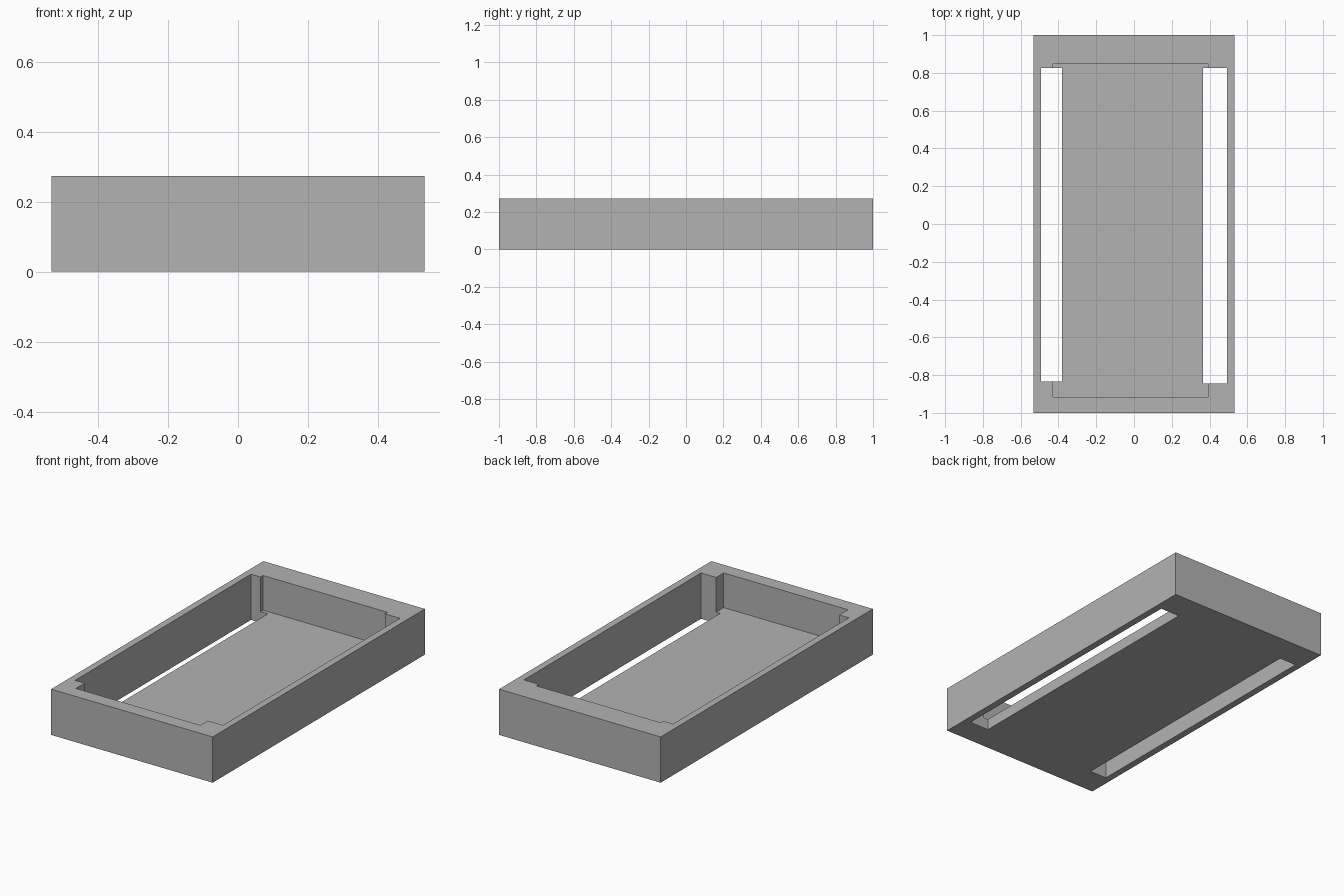
import bpy

HALF_WIDTH, HALF_LENGTH, HEIGHT, FLOOR = 0.533, 1.0, 0.273, 0.066

default = bpy.data.objects.get("Cube")
if default:
    bpy.data.objects.remove(default, do_unlink=True)

grey = bpy.data.materials.new("plain grey")
grey.use_nodes = True
grey.diffuse_color = (0.45, 0.45, 0.45, 1)
grey.node_tree.nodes["Principled BSDF"].inputs["Base Color"].default_value = (0.45, 0.45, 0.45, 1)


def block(name, x, y, z):
    """Box spanning the given (low, high) pairs."""
    spans = (x, y, z)
    bpy.ops.mesh.primitive_cube_add(size=1, location=[(a + b) / 2 for a, b in spans])
    obj = bpy.context.object
    obj.name = name
    obj.scale = [b - a for a, b in spans]
    bpy.ops.object.transform_apply(location=True, rotation=False, scale=True)
    obj.data.materials.append(grey)
    return obj


# Solid block that becomes the tray
tray = block("tray", (-HALF_WIDTH, HALF_WIDTH), (-HALF_LENGTH, HALF_LENGTH), (0, HEIGHT))

# Shallow pocket, and two long side slots cut right through
above, below = HEIGHT + 0.1, -0.1
cutters = [
    block("pocket_cutter", (-0.429, 0.392), (-0.915, 0.849), (FLOOR, above)),
    block("right_slot_cutter", (-0.492, -0.381), (-0.833, 0.825), (below, above)),
    block("left_slot_cutter", (0.365, 0.492), (-0.844, 0.825), (below, above)),
]

bpy.context.view_layer.objects.active = tray
for cutter in cutters:
    cutter.hide_render = True
    cut = tray.modifiers.new(cutter.name, "BOOLEAN")
    cut.operation = "DIFFERENCE"
    cut.solver = "EXACT"
    cut.object = cutter
    bpy.ops.object.modifier_apply(modifier=cut.name)
    bpy.data.objects.remove(cutter, do_unlink=True)
